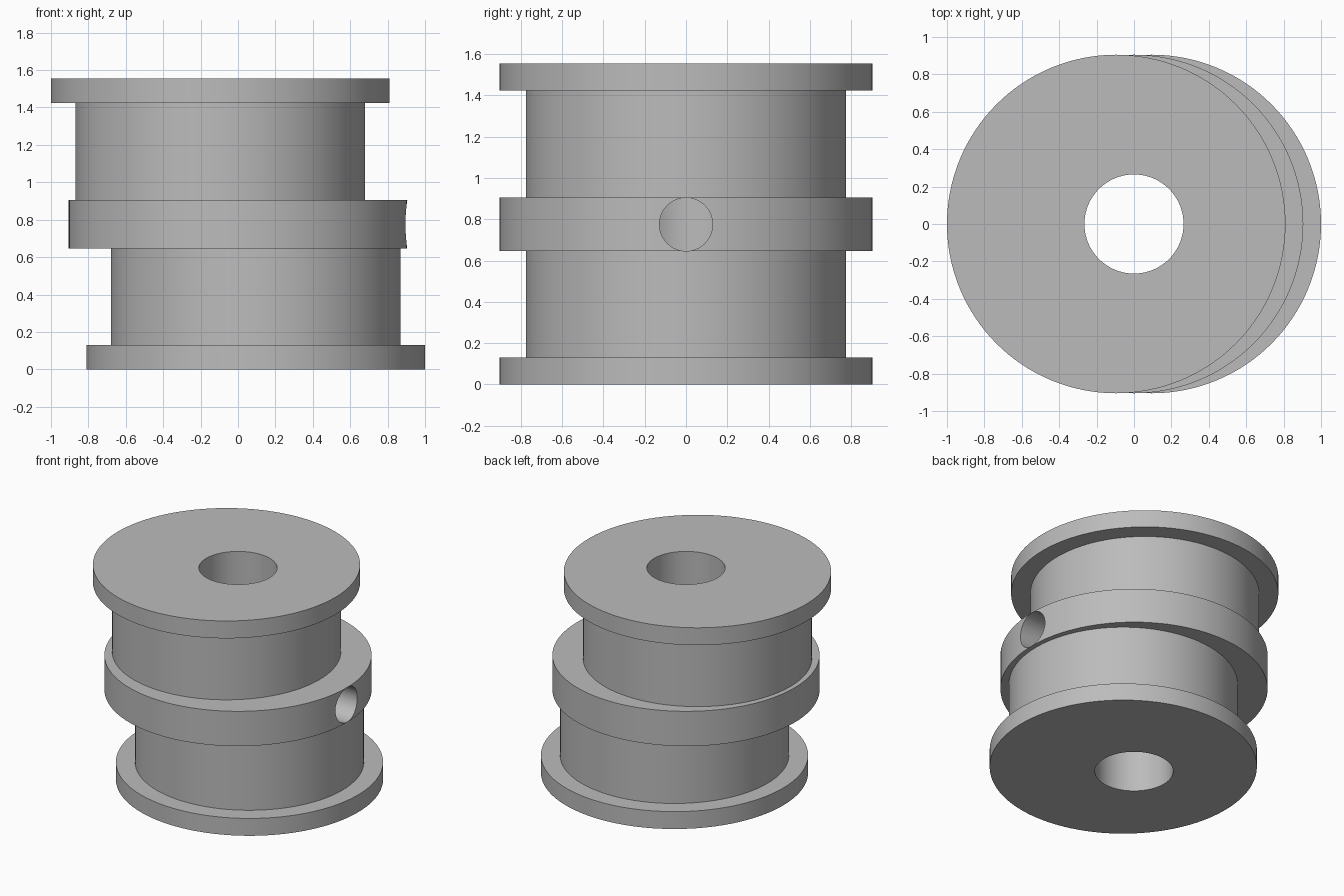
import bpy
import bmesh
import math

old = bpy.data.objects.get("Cube")
if old:
    bpy.data.objects.remove(old, do_unlink=True)

SEGMENTS = 128
OFFSET = 0.095       # sideways shift of the two end sections
FLANGE_R = 0.905
DRUM_R = 0.775
BORE_R = 0.265
HEIGHT = 1.555

# One plain grey for the whole part
grey = bpy.data.materials.new("plain grey")
grey.use_nodes = True
colour = (0.5, 0.5, 0.5, 1)
grey.diffuse_color = colour
grey.node_tree.nodes["Principled BSDF"].inputs["Base Color"].default_value = colour

# Rings from the bottom up the outside: radius, centre x, height
rings = [
    (FLANGE_R, OFFSET, 0), (FLANGE_R, OFFSET, 0.13),       # bottom flange
    (DRUM_R, OFFSET, 0.13), (DRUM_R, OFFSET, 0.645),       # lower drum
    (FLANGE_R, 0, 0.645), (FLANGE_R, 0, 0.905),            # middle collar
    (DRUM_R, -OFFSET, 0.905), (DRUM_R, -OFFSET, 1.425),    # upper drum
    (FLANGE_R, -OFFSET, 1.425), (FLANGE_R, -OFFSET, HEIGHT),  # top flange
    (BORE_R, 0, HEIGHT), (BORE_R, 0, 0),                   # centre bore
]

bm = bmesh.new()
loops = []
for radius, cx, z in rings:
    angles = [math.tau * i / SEGMENTS for i in range(SEGMENTS)]
    loops.append([bm.verts.new((cx + radius * math.cos(a), radius * math.sin(a), z))
                  for a in angles])
for k, low in enumerate(loops):
    high = loops[(k + 1) % len(loops)]
    for i in range(SEGMENTS):
        j = (i + 1) % SEGMENTS
        bm.faces.new((low[i], low[j], high[j], high[i]))
bmesh.ops.recalc_face_normals(bm, faces=bm.faces)
mesh = bpy.data.meshes.new("offset_spool")
bm.to_mesh(mesh)
bm.free()
mesh.materials.append(grey)
spool = bpy.data.objects.new("offset_spool", mesh)
bpy.context.collection.objects.link(spool)

# Set-screw hole from the +x side of the collar into the bore
bpy.ops.mesh.primitive_cylinder_add(vertices=64, radius=0.129, depth=1.2,
                                    location=(0.6, 0, 0.775),
                                    rotation=(0, math.pi / 2, 0))
cutter = bpy.context.object
cutter.name = "screw_hole_cutter"
cutter.hide_render = True
cutter.data.materials.append(grey)

bpy.ops.object.select_all(action='DESELECT')
spool.select_set(True)
bpy.context.view_layer.objects.active = spool
cut = spool.modifiers.new("screw_hole", 'BOOLEAN')
cut.operation = 'DIFFERENCE'
cut.solver = 'EXACT'
cut.object = cutter
bpy.ops.object.modifier_apply(modifier=cut.name)
bpy.data.objects.remove(cutter, do_unlink=True)

bpy.ops.object.shade_smooth_by_angle(angle=math.radians(30))
